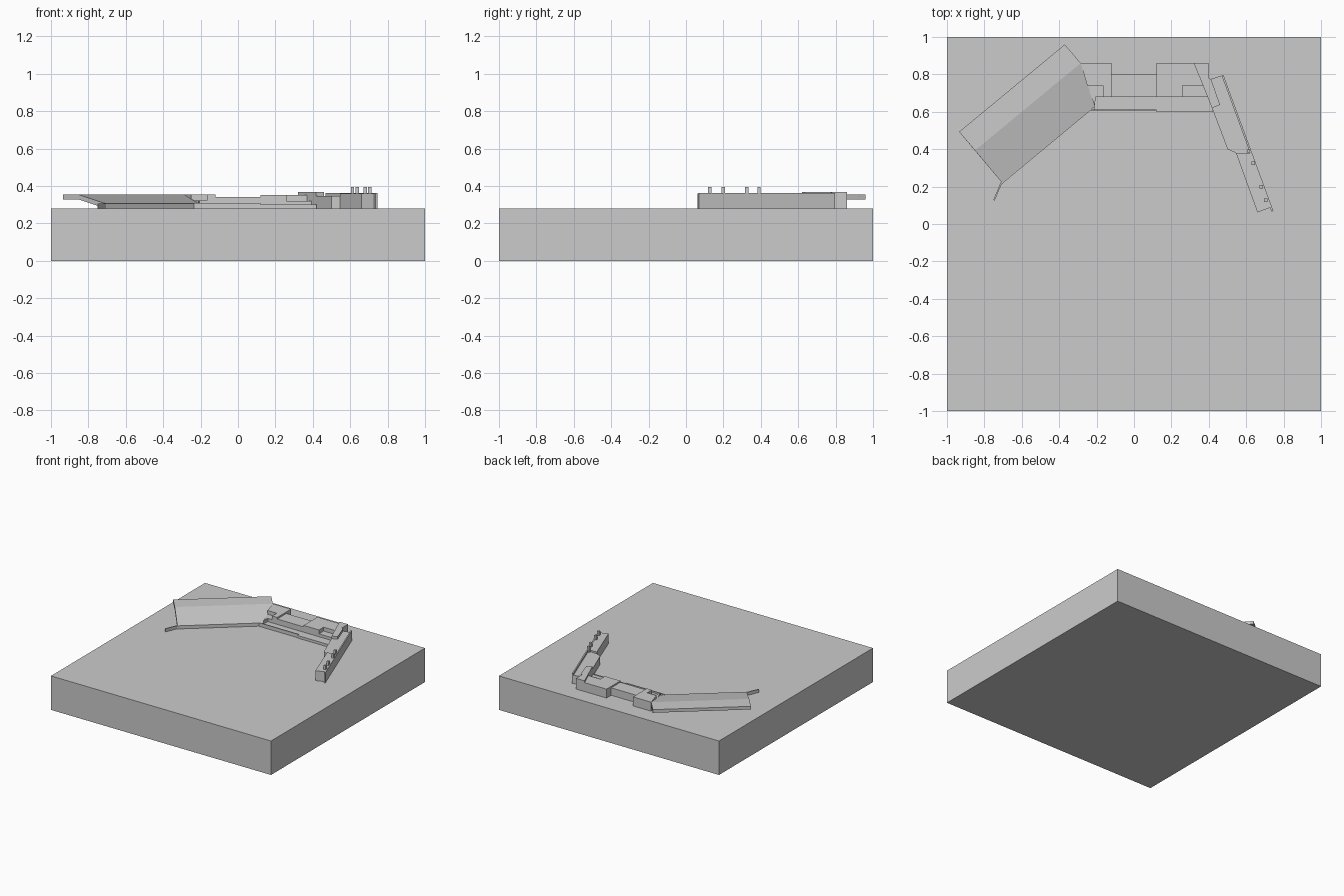
import bpy, math


def mesh(name, verts, faces):
    me = bpy.data.meshes.new(name)
    me.from_pydata(verts, [], faces)
    ob = bpy.data.objects.new(name, me)
    bpy.context.collection.objects.link(ob)
    import bmesh
    bm = bmesh.new()
    bm.from_mesh(me)
    bmesh.ops.recalc_face_normals(bm, faces=bm.faces)
    bm.to_mesh(me)
    bm.free()
    return ob


def loft(name, a, b):
    """Solid between two matching closed outlines."""
    n = len(a)
    sides = [(i, (i + 1) % n, n + (i + 1) % n, n + i) for i in range(n)]
    return mesh(name, a + b, [tuple(range(n)), tuple(range(n, 2 * n))] + sides)


def prism(name, pts, z0, z1):
    return loft(name, [(x, y, z0) for x, y in pts], [(x, y, z1) for x, y in pts])


def box(name, x0, x1, y0, y1, z0, z1):
    return prism(name, [(x0, y0), (x1, y0), (x1, y1), (x0, y1)], z0, z1)


def wall(name, p, q, t, z0, z1):
    """Thin straight wall from p to q."""
    dx, dy = q[0] - p[0], q[1] - p[1]
    k = t / math.hypot(dx, dy)
    n = (-dy * k, dx * k)
    return prism(name, [p, q, (q[0] + n[0], q[1] + n[1]), (p[0] + n[0], p[1] + n[1])], z0, z1)


G = 0.279  # ground level on top of the slab

box("ground_slab", -1, 1, -1, 1, 0, G)

# Left stand: sloped tier bending into a flat overhanging rear deck
left = [(-0.705, 0.22, G), (-0.705, 0.22, 0.305), (-0.85, 0.393, 0.353),
        (-0.935, 0.493, 0.353), (-0.935, 0.493, 0.327), (-0.85, 0.393, 0.327)]
right = [(-0.21, 0.628, G), (-0.21, 0.628, 0.305), (-0.285, 0.86, 0.353),
         (-0.37, 0.96, 0.353), (-0.37, 0.96, 0.327), (-0.285, 0.86, 0.327)]
loft("left_stand", left, right)

# Low front parapets
wall("left_parapet_end", (-0.745, 0.125), (-0.705, 0.22), 0.008, G, 0.305)
wall("left_parapet", (-0.705, 0.215), (-0.235, 0.605), 0.01, G, 0.305)
wall("centre_parapet", (-0.235, 0.605), (0.12, 0.605), 0.008, G, 0.308)
wall("right_parapet", (0.12, 0.6), (0.42, 0.6), 0.008, G, 0.300)

# Centre buildings
box("centre_terrace", -0.21, 0.42, 0.608, 0.685, G, 0.296)
box("centre_hall", -0.12, 0.12, 0.68, 0.8, G, 0.34)
prism("left_hall", [(-0.285, 0.86), (-0.12, 0.86), (-0.12, 0.68), (-0.165, 0.68),
                    (-0.165, 0.74), (-0.25, 0.74)], G, 0.353)
prism("left_stair_block", [(-0.25, 0.74), (-0.165, 0.74), (-0.165, 0.68),
                           (-0.205, 0.68), (-0.21, 0.63)], G, 0.322)
prism("right_hall", [(0.12, 0.86), (0.395, 0.86), (0.395, 0.74), (0.26, 0.74),
                     (0.26, 0.68), (0.12, 0.68)], G, 0.352)
box("right_stair_block", 0.26, 0.40, 0.68, 0.74, G, 0.32)

# Right stand: raised head, lower body, tall end block
prism("right_stand_head", [(0.32, 0.86), (0.398, 0.86), (0.398, 0.78), (0.412, 0.775),
                           (0.46, 0.637), (0.417, 0.62)], G, 0.367)
prism("right_stand_body", [(0.417, 0.62), (0.50, 0.40), (0.555, 0.375),
                           (0.63, 0.375), (0.475, 0.795), (0.41, 0.775)], G, 0.346)
prism("right_stand_end", [(0.545, 0.38), (0.66, 0.062), (0.735, 0.09), (0.63, 0.38)], G, 0.360)
wall("right_stand_back_wall", (0.745, 0.07), (0.478, 0.797), 0.01, G, 0.362)

# Roof posts
for i, (x, y) in enumerate([(0.612, 0.39), (0.637, 0.325), (0.68, 0.2), (0.705, 0.127)]):
    box(f"post_{i + 1}", x - 0.009, x + 0.009, y - 0.009, y + 0.009, 0.34, 0.394)
